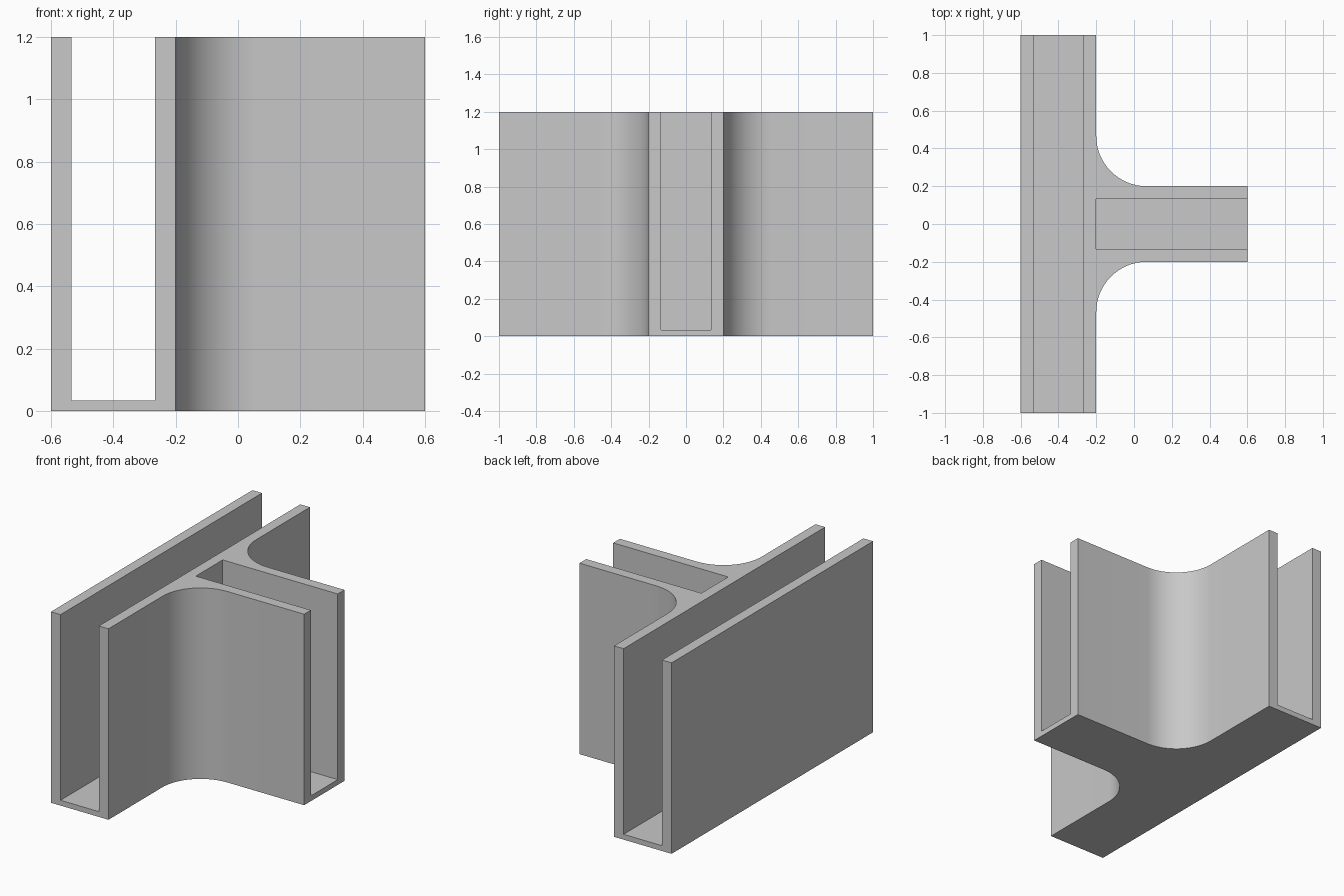
import bpy
import bmesh
from math import cos, sin, pi, radians

cube = bpy.data.objects.get("Cube")
if cube:
    bpy.data.objects.remove(cube, do_unlink=True)

UNIT = 1 / 15            # wall thickness, the module of the whole part
HEIGHT = 1.2
FLOOR = UNIT / 2
RADIUS = 4 * UNIT        # fillet between the two arms
SEGMENTS = 16

grey = bpy.data.materials.new("light_grey")
grey.use_nodes = True
colour = (0.58, 0.58, 0.58, 1)
grey.diffuse_color = colour
grey.node_tree.nodes["Principled BSDF"].inputs["Base Color"].default_value = colour


def prism(name, outline, bottom, top):
    """Extrude a counter-clockwise outline from bottom to top."""
    bm = bmesh.new()
    base = bm.faces.new([bm.verts.new((x, y, bottom)) for x, y in outline])
    raised = bmesh.ops.extrude_face_region(bm, geom=[base], use_keep_orig=True)["geom"]
    verts = [v for v in raised if isinstance(v, bmesh.types.BMVert)]
    bmesh.ops.translate(bm, verts=verts, vec=(0, 0, top - bottom))
    bmesh.ops.recalc_face_normals(bm, faces=bm.faces)
    mesh = bpy.data.meshes.new(name)
    bm.to_mesh(mesh)
    bm.free()
    mesh.materials.append(grey)
    obj = bpy.data.objects.new(name, mesh)
    bpy.context.collection.objects.link(obj)
    return obj


def rectangle(x0, x1, y):
    return [(x0, -y), (x1, -y), (x1, y), (x0, y)]


# T-shaped body with filleted inner corners
back, step, end, arm = -0.6, -0.2, 0.6, 0.2
half = [(back, 1), (step, 1)]
for i in range(SEGMENTS + 1):
    a = pi + i / SEGMENTS * pi / 2
    half.append((step + RADIUS + RADIUS * cos(a), arm + RADIUS + RADIUS * sin(a)))
half.append((end, arm))
outline = half + [(x, -y) for x, y in reversed(half)]
body = prism("tee_channel", outline[::-1], 0, HEIGHT)

# Long slot and side slot, open at the top and at the ends
slots = [
    prism("long_slot_cutter", rectangle(back + UNIT, step - UNIT, 1.2), FLOOR, 1.5),
    prism("side_slot_cutter", rectangle(step, 0.8, arm - UNIT), FLOOR, 1.5),
]
bpy.context.view_layer.objects.active = body
for slot in slots:
    cut = body.modifiers.new("slot", 'BOOLEAN')
    cut.operation = 'DIFFERENCE'
    cut.solver = 'EXACT'
    cut.object = slot
    bpy.ops.object.modifier_apply(modifier=cut.name)
    bpy.data.objects.remove(slot, do_unlink=True)

# Smooth fillets, sharp edges elsewhere
bpy.ops.object.select_all(action='DESELECT')
body.select_set(True)
bpy.ops.object.shade_smooth_by_angle(angle=radians(30))
